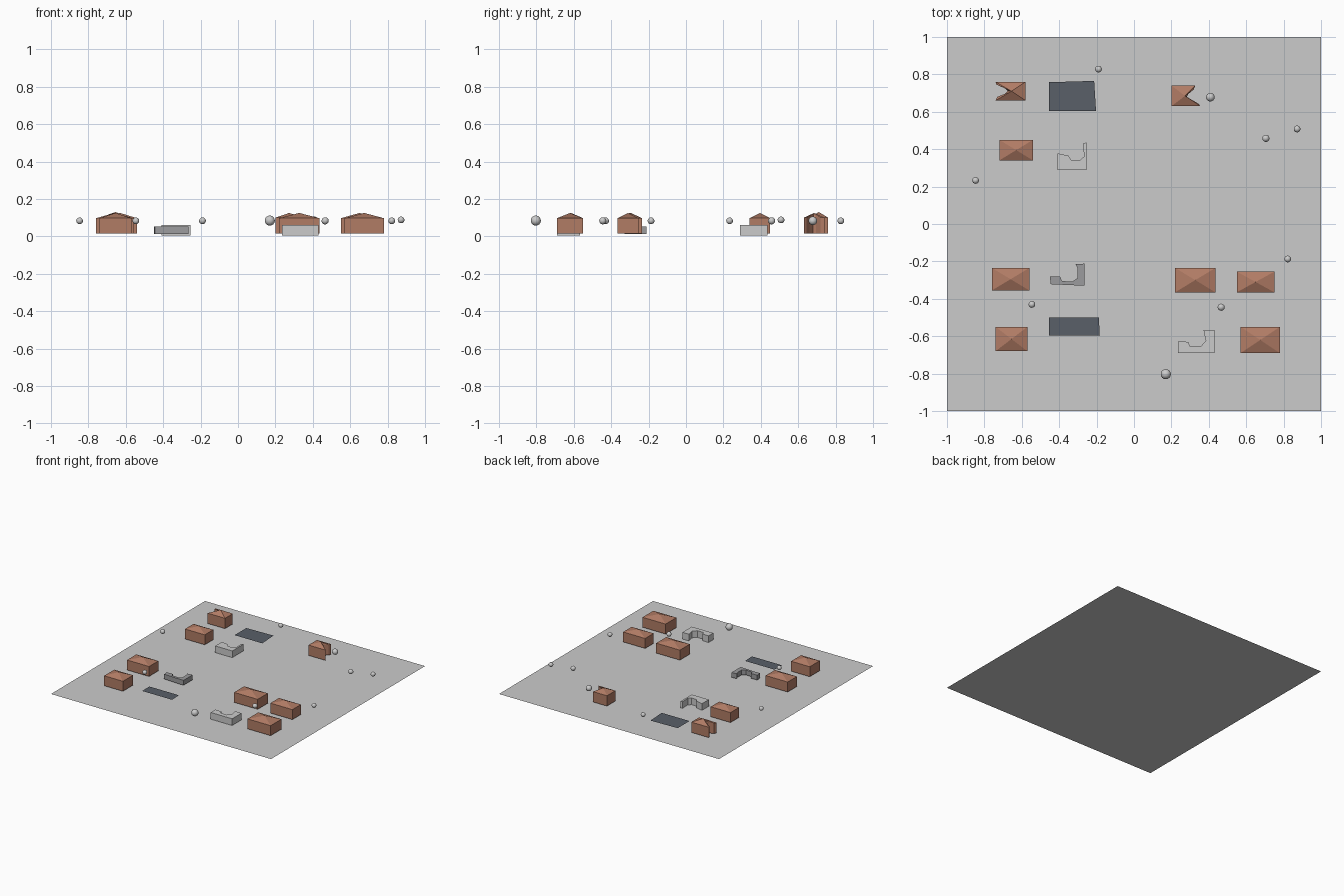
import bpy, bmesh
from mathutils import Vector


def material(name, rgb):
    m = bpy.data.materials.new(name)
    m.diffuse_color = (*rgb, 1)
    return m


brick = material("brick", (0.44, 0.20, 0.13))
asphalt = material("asphalt", (0.10, 0.115, 0.14))
dark_grey = material("dark_grey", (0.33, 0.33, 0.34))


def prism(name, outline, z0, z1, mat=None, apex=None):
    """Extruded outline with a flat top, or a roof fanning up to an apex."""
    bm = bmesh.new()
    low = [bm.verts.new((x, y, z0)) for x, y in outline]
    if z1 > z0:
        n = len(low)
        high = [bm.verts.new((x, y, z1)) for x, y in outline]
        tip = bm.verts.new(apex) if apex else None
        for i in range(n):
            j = (i + 1) % n
            bm.faces.new((low[i], low[j], high[j], high[i]))
            if tip:
                bm.faces.new((high[i], high[j], tip))
        if not tip:
            bm.faces.new(high)
        bm.faces.new(low[::-1])
        bmesh.ops.recalc_face_normals(bm, faces=bm.faces)
    else:
        bm.faces.new(low)
    me = bpy.data.meshes.new(name)
    bm.to_mesh(me)
    bm.free()
    ob = bpy.data.objects.new(name, me)
    bpy.context.collection.objects.link(ob)
    if mat:
        me.materials.append(mat)
    return ob


def rect(x0, x1, y0, y1):
    return [(x0, y0), (x1, y0), (x1, y1), (x0, y1)]


# Ground sheet
prism("ground", rect(-1, 1, -1, 1), 0, 0)

# Rectangular brick houses with pyramid roofs
houses = [
    (-0.72, -0.54, 0.34, 0.45), (-0.76, -0.56, -0.355, -0.235),
    (-0.74, -0.57, -0.68, -0.55), (0.22, 0.435, -0.365, -0.235),
    (0.55, 0.75, -0.365, -0.255), (0.57, 0.78, -0.69, -0.55)]
for i, (x0, x1, y0, y1) in enumerate(houses):
    prism(f"house_{i + 1}", rect(x0, x1, y0, y1), 0.015, 0.097, brick,
          ((x0 + x1) / 2, (y0 + y1) / 2, 0.125))

# Two brick houses with a curved notch in one end
prism("notched_house_left",
      [(-0.74, 0.66), (-0.58, 0.66), (-0.58, 0.76), (-0.74, 0.76),
       (-0.735, 0.745), (-0.69, 0.725), (-0.675, 0.712), (-0.69, 0.695),
       (-0.73, 0.68)], 0.015, 0.1, brick, (-0.655, 0.71, 0.13))
prism("notched_house_right",
      [(0.2, 0.63), (0.355, 0.63), (0.345, 0.643), (0.31, 0.66),
       (0.283, 0.68), (0.29, 0.695), (0.32, 0.72), (0.327, 0.74),
       (0.2, 0.74)], 0.015, 0.1, brick, (0.273, 0.685, 0.125))

# Low grey L-shaped buildings
prism("grey_building_back",
      [(-0.41, 0.29), (-0.255, 0.29), (-0.255, 0.435), (-0.27, 0.432),
       (-0.268, 0.36), (-0.29, 0.34), (-0.335, 0.342), (-0.35, 0.365),
       (-0.41, 0.378)], 0.005, 0.06)
prism("grey_building_middle",
      [(-0.445, -0.322), (-0.265, -0.33), (-0.265, -0.212), (-0.312, -0.215),
       (-0.302, -0.235), (-0.302, -0.29), (-0.33, -0.308), (-0.385, -0.305),
       (-0.395, -0.282), (-0.45, -0.282)], 0.012, 0.052, dark_grey)
prism("grey_building_front",
      [(0.235, -0.69), (0.43, -0.69), (0.43, -0.568), (0.372, -0.568),
       (0.384, -0.625), (0.355, -0.656), (0.3, -0.654), (0.29, -0.63),
       (0.235, -0.628)], 0.005, 0.06)

# Asphalt parking areas
prism("parking_back", [(-0.455, 0.605), (-0.203, 0.605), (-0.213, 0.765),
                       (-0.455, 0.758)], 0.016, 0.016, asphalt)
prism("parking_front", [(-0.455, -0.595), (-0.183, -0.595), (-0.188, -0.5),
                        (-0.455, -0.5)], 0.016, 0.016, asphalt)

# Floating tree crowns
trees = [
    (-0.19, 0.828, 0.083, 0.018), (0.408, 0.678, 0.083, 0.023),
    (0.705, 0.458, 0.083, 0.019), (0.872, 0.508, 0.088, 0.018),
    (-0.847, 0.233, 0.083, 0.018), (0.822, -0.187, 0.083, 0.018),
    (-0.546, -0.43, 0.083, 0.018), (0.466, -0.445, 0.083, 0.019),
    (0.17, -0.803, 0.084, 0.027)]
for i, (x, y, z, r) in enumerate(trees):
    bpy.ops.mesh.primitive_uv_sphere_add(segments=24, ring_count=12, radius=r,
                                         location=Vector((x, y, z)))
    bpy.context.object.name = f"tree_crown_{i + 1}"
    bpy.ops.object.shade_smooth()
